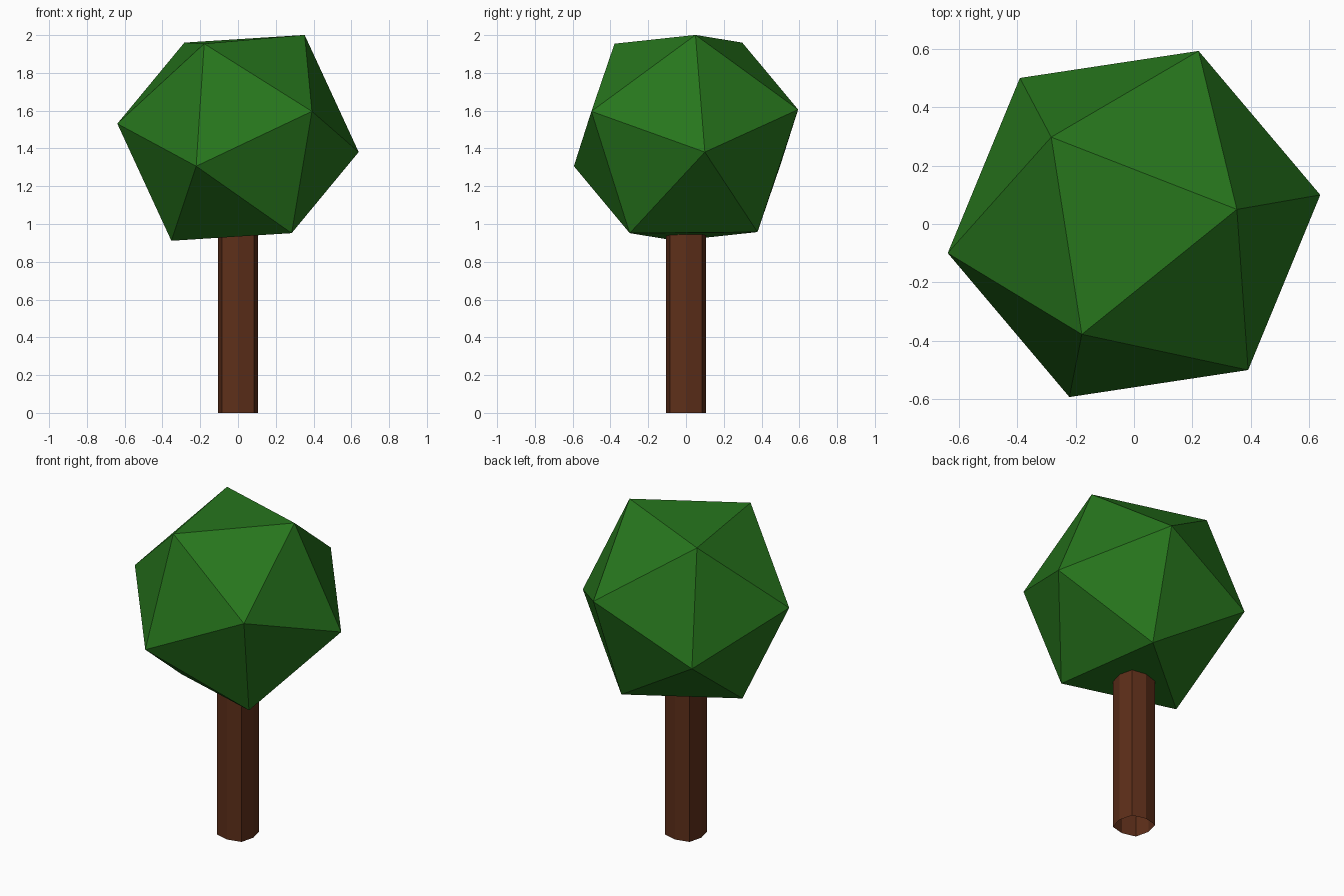
import bpy, bmesh
from math import cos, sin, pi
from mathutils import Vector, Matrix

if "Cube" in bpy.data.objects:
    bpy.data.objects.remove(bpy.data.objects["Cube"])


def add_part(name, bm, color):
    bmesh.ops.recalc_face_normals(bm, faces=bm.faces)
    mesh = bpy.data.meshes.new(name)
    bm.to_mesh(mesh)
    bm.free()
    mat = bpy.data.materials.new(name + "_color")
    mat.diffuse_color = (*color, 1)
    mat.use_nodes = True
    mat.node_tree.nodes["Principled BSDF"].inputs["Base Color"].default_value = mat.diffuse_color
    mesh.materials.append(mat)
    obj = bpy.data.objects.new(name, mesh)
    bpy.context.collection.objects.link(obj)
    return obj


# Trunk: open eight-sided tube, slightly squared (corners further out than sides)
bm = bmesh.new()
rings = []
for z in (0, 1.0):
    ring = []
    for i in range(8):
        r = 0.12 if i % 2 else 0.106
        ring.append(bm.verts.new((r * cos(i * pi / 4), r * sin(i * pi / 4), z)))
    rings.append(ring)
low, high = rings
for i in range(8):
    j = (i + 1) % 8
    bm.faces.new((low[i], low[j], high[j], high[i]))
add_part("trunk", bm, (0.11, 0.028, 0.01))

# Foliage: icosahedron tilted so its pole and one neighbour match the views
pole = Vector((0.352, 0.05, 0.5435)).normalized()
side = Vector((0.64, 0.10, -0.0765))
side = (side - pole * side.dot(pole)).normalized()
tilt = Matrix((side, pole.cross(side), pole)).transposed().to_4x4()
bm = bmesh.new()
bmesh.ops.create_icosphere(bm, subdivisions=1, radius=0.651,
                           matrix=Matrix.Translation((0, 0, 1.456)) @ tilt)
add_part("foliage", bm, (0.02, 0.18, 0.012))
